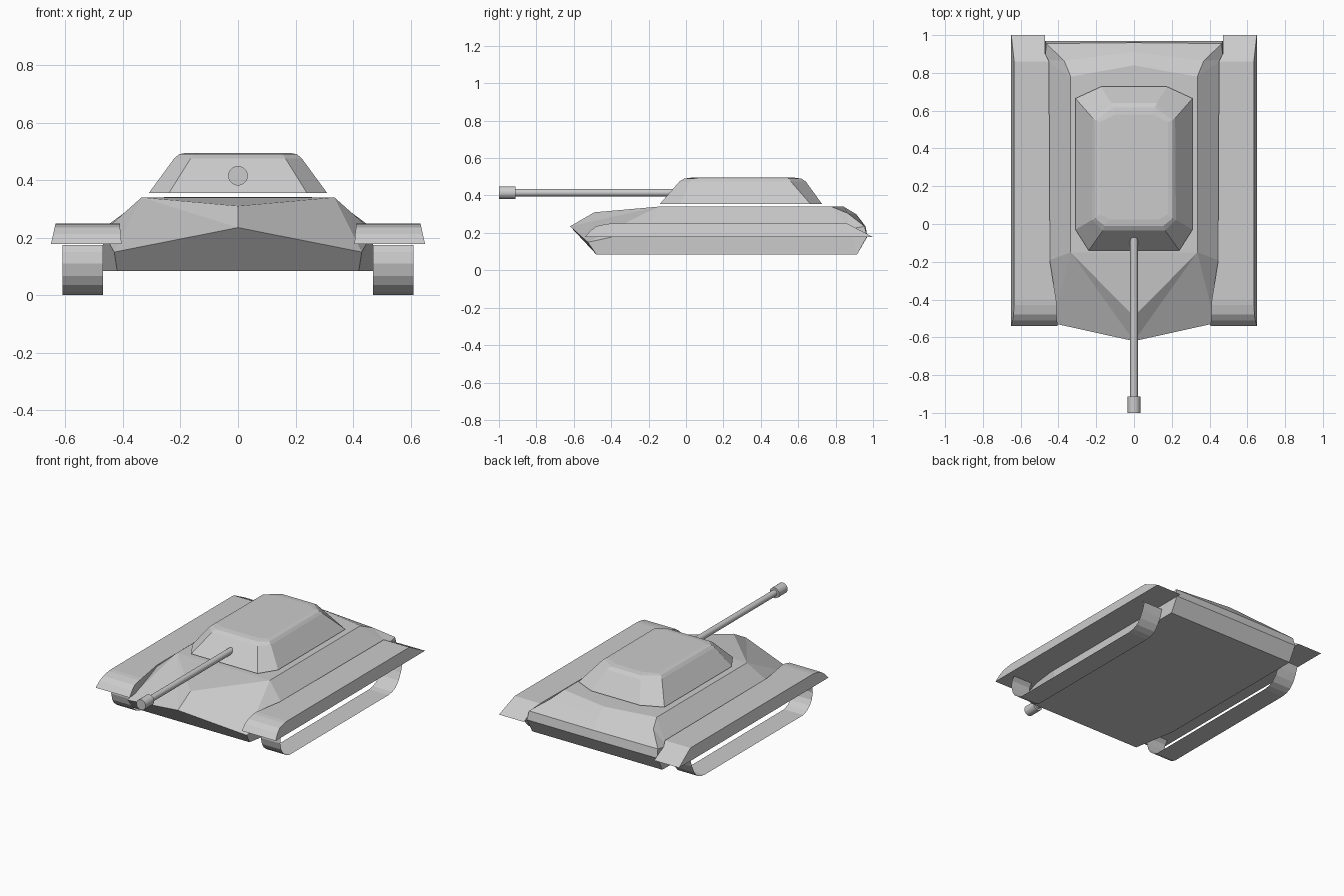
import bpy, bmesh, math

if "Cube" in bpy.data.objects:
    bpy.data.objects.remove(bpy.data.objects["Cube"])


def make(name, verts, faces, mirror=False):
    """Mesh object from points and faces, optionally mirrored across x = 0."""
    me = bpy.data.meshes.new(name)
    me.from_pydata(verts, [], faces)
    bm = bmesh.new()
    bm.from_mesh(me)
    bmesh.ops.recalc_face_normals(bm, faces=bm.faces)
    bm.to_mesh(me)
    bm.free()
    ob = bpy.data.objects.new(name, me)
    bpy.context.collection.objects.link(ob)
    if mirror:
        mod = ob.modifiers.new("Mirror", 'MIRROR')
        mod.use_clip = True
    return ob


def smooth(ob, angle=30):
    bpy.ops.object.select_all(action='DESELECT')
    ob.select_set(True)
    bpy.context.view_layer.objects.active = ob
    bpy.ops.object.shade_smooth_by_angle(angle=math.radians(angle))


# Hull: named corner points of the right half, mirrored
P = {
    'nose': (0, -.62, .235), 'brow': (0, -.49, .31), 'mid': (0, -.15, .34),
    'corner': (.335, -.15, .34), 'cheek': (.43, -.525, .15),
    'belly0': (0, -.48, .085), 'belly': (.42, -.48, .085),
    'side': (.47, -.2, .22), 'sill': (.47, -.2, .085),
    'deck0': (0, .84, .342), 'deck': (.335, .78, .34),
    'back_a0': (0, .91, .30), 'back_a': (.37, .865, .305),
    'back_b0': (0, .96, .235), 'back_b': (.465, .955, .235),
    'back_c0': (0, .97, .18), 'back_c': (.47, .968, .18),
    'tail0': (0, .915, .085), 'tail': (.47, .915, .085),
    'side_r': (.47, .87, .22),
}
F = [
    'nose brow corner', 'nose corner cheek', 'brow mid corner',
    'nose cheek belly belly0', 'corner side cheek', 'cheek side sill belly',
    'mid deck0 deck corner', 'corner deck side_r side',
    'deck back_a side_r', 'back_a back_b side_r',
    'side side_r tail sill', 'side_r back_b back_c tail',
    'deck0 back_a0 back_a deck', 'back_a0 back_b0 back_b back_a',
    'back_b0 back_c0 back_c back_b', 'back_c0 tail0 tail back_c',
    'belly0 belly sill tail tail0',
]
keys = list(P)
make("hull", list(P.values()),
     [[keys.index(k) for k in f.split()] for f in F], mirror=True)

# Fenders: y, z and inner x along the length
low = .178
line = [(-.54, low, .405), (-.51, .213, .407), (-.48, .235, .41),
        (-.43, .247, .41), (-.40, .25, .412), (-.2, .25, .445),
        (.86, .25, .45), (.90, .23, .47), (1.0, low, .47)]
verts, faces = [], []
for y, z, xi in line:
    verts += [(xi, y, low), (xi, y, z), (.65 - .22 * (z - low), y, z), (.65, y, low)]
for i in range(len(line) - 1):
    a, b = 4 * i, 4 * i + 4
    for j in range(4):
        k = (j + 1) % 4
        faces.append((a + j, a + k, b + k, b + j))
fender = make("fenders", verts, faces, mirror=True)
bm = bmesh.new()
bm.from_mesh(fender.data)
bmesh.ops.remove_doubles(bm, verts=bm.verts, dist=1e-5)
bmesh.ops.recalc_face_normals(bm, faces=bm.faces)
bm.to_mesh(fender.data)
bm.free()

# Tracks: thin closed ribbons
loop = [(-.34, 0), (-.375, .013), (-.405, .036), (-.425, .066), (-.436, .11),
        (-.43, .15), (-.41, .174), (.79, .174), (.825, .15), (.808, .10),
        (.785, .055), (.755, .022), (.72, .006), (.68, 0)]
n = len(loop)
tv = [(x, y, z) for x in (.47, .61) for y, z in loop]
tracks = make("tracks", tv, [(i, (i + 1) % n, n + (i + 1) % n, n + i) for i in range(n)],
              mirror=True)

# Turret: stacked eight-sided rings
rings = [
    (.355, [(.24, -.14), (.31, -.03), (.31, .665), (.175, .727)]),
    (.475, [(.165, -.035), (.222, .022), (.218, .56), (.12, .64)]),
    (.490, [(.155, -.01), (.205, .03), (.203, .55), (.112, .617)]),
    (.495, [(.13, .025), (.18, .05), (.18, .54), (.10, .58)]),
]
verts, faces = [], [list(range(8)), list(range(24, 32))]
for z, half in rings:
    verts += [(x, y, z) for x, y in half] + [(-x, y, z) for x, y in reversed(half)]
for r in range(3):
    for j in range(8):
        a, b = 8 * r + j, 8 * r + (j + 1) % 8
        faces.append((a, b, b + 8, a + 8))
make("turret", verts, faces)

# Gun barrel and muzzle
for name, r, y0, y1 in (("gun_barrel", .02, -.95, -.03), ("muzzle", .034, -1.0, -.912)):
    bpy.ops.mesh.primitive_cylinder_add(vertices=20, radius=r, depth=y1 - y0,
                                        location=(0, (y0 + y1) / 2, .415),
                                        rotation=(math.pi / 2, 0, 0))
    gun = bpy.context.object
    gun.name = name
    smooth(gun)
